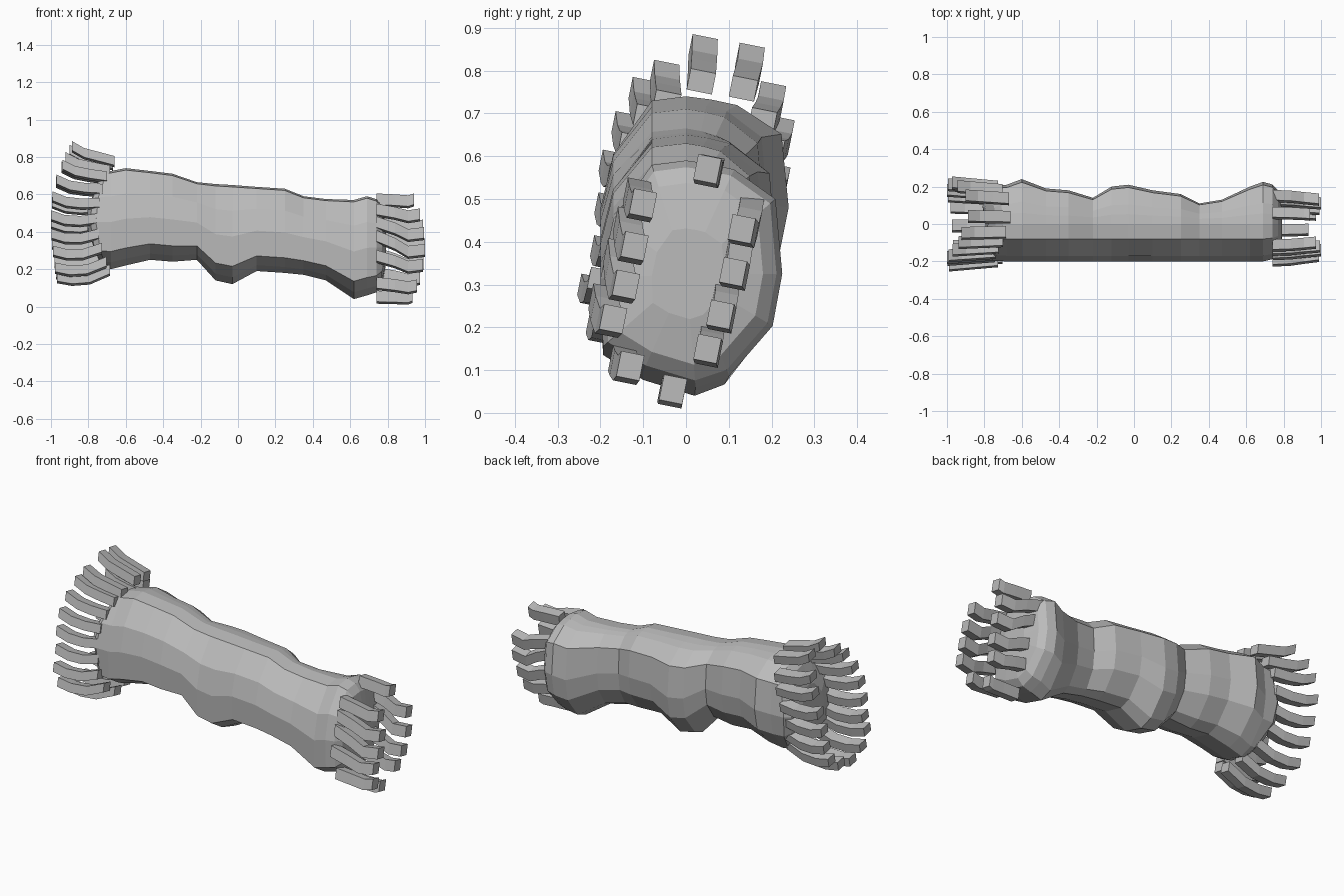
import bpy
import bmesh
from mathutils import Vector

default_cube = bpy.data.objects.get("Cube")
if default_cube:
    bpy.data.objects.remove(default_cube, do_unlink=True)

# One plain grey for everything
grey = bpy.data.materials.new("plain grey")
grey.use_nodes = True
colour = (0.5, 0.5, 0.5, 1)
grey.diffuse_color = colour
grey.node_tree.nodes["Principled BSDF"].inputs["Base Color"].default_value = colour


def loft(name, rings):
    """Skin a list of equal closed rings of points into a flat shaded object."""
    bm = bmesh.new()
    loops = [[bm.verts.new(point) for point in ring] for ring in rings]
    for first, second in zip(loops, loops[1:]):
        for i in range(len(first)):
            j = (i + 1) % len(first)
            bm.faces.new((first[i], first[j], second[j], second[i]))
    bm.faces.new(loops[0][::-1])
    bm.faces.new(loops[-1])
    bmesh.ops.recalc_face_normals(bm, faces=bm.faces)
    mesh = bpy.data.meshes.new(name)
    bm.to_mesh(mesh)
    bm.free()
    mesh.materials.append(grey)
    obj = bpy.data.objects.new(name, mesh)
    bpy.context.collection.objects.link(obj)
    return obj


# Cross-section: (side, height fraction), front side negative
section = [(0, 1), (.25, .985), (.5, .96), (.93, .83), (1, .5), (.9, .27), (.45, .05),
           (.1, 0), (-.5, .07), (-.97, .18), (-1, .48), (-.85, .74), (-.4, .98)]

# Sleeve stations: x, top, bottom, back depth
stations = [(-.68, .725, .2, .21), (-.6, .74, .22, .24), (-.47, .725, .25, .19),
            (-.35, .71, .24, .18), (-.22, .665, .25, .14), (-.12, .655, .14, .2),
            (-.03, .65, .12, .21), (.1, .64, .19, .18), (.25, .63, .18, .16),
            (.35, .59, .17, .11), (.47, .575, .14, .13), (.62, .57, .04, .2),
            (.69, .59, .06, .225)]


def sleeve_ring(station, scale=1, shift=0, bulge=0):
    """One cross-section; bulge pushes its middle further along x than its top."""
    x, top, bottom, back = station
    middle = (top + bottom) / 2
    ring = []
    for side, height in section:
        y = side * (back if side > 0 else .2)
        z = bottom + (top - bottom) * height
        push = bulge * (1 - (2 * height - 1) ** 2)
        ring.append((x + shift + push, y * scale, middle + (z - middle) * scale))
    return ring


# Body with domed ends
left_end = [sleeve_ring(stations[0], *end) for end in
            [(.45, -.1, -.03), (.85, -.06, -.05), (.98, -.02, -.06)]]
right_end = [sleeve_ring(stations[-1], *end) for end in
             [(.94, .05), (.8, .08), (.4, .1)]]
loft("sleeve_body", left_end + [sleeve_ring(s) for s in stations] + right_end)

# Every prong shares the same slightly tilted cross-section
upward = Vector((0, .2, 1)).normalized()
across = Vector((0, 1, -.2)).normalized()


def prong(name, path, width, depth):
    """A bent rectangular bar following a path."""
    corners = [(1, 1), (-1, 1), (-1, -1), (1, -1)]
    loft(name, [[Vector(p) + across * a * width / 2 + upward * b * depth / 2
                 for a, b in corners] for p in path])


# Flared ring on the high end, given by (y, z) of the tips
flared_tips = [(.04, .84), (.15, .82), (.2, .73), (.22, .65), (.21, .54), (.18, .43),
               (.15, .32), (.09, .22), (-.01, .16), (-.12, .14), (-.2, .19),
               (-.22, .28), (-.19, .37), (-.18, .47), (-.17, .57), (-.14, .66),
               (-.1, .74), (-.05, .78)]
for i, (y, z) in enumerate(flared_tips):
    rise = (z - .46) / .36
    base_x = -.76 + .08 * rise ** 2
    tip_x = -1 + (.1 if rise > 0 else .04) * rise ** 2
    base_z = z - .04 * rise
    path = [(base_x + (tip_x - base_x) * step, y * (.9 + .1 * step),
             base_z + (z - base_z) * step + dip)
            for step, dip in [(-.05, -.02 * rise), (.35, -.015), (.7, -.01), (1, .015)]]
    prong(f"flared_prong_{i + 1}", path, .06, .05)

# Inward ring on the low end, given by (y, z) of the tips
inward_tips = [(.05, .56), (.13, .42), (.11, .32), (.08, .22), (.05, .14), (-.03, .045),
               (-.13, .1), (-.17, .21), (-.14, .29), (-.12, .38), (-.1, .48)]
for i, (y, z) in enumerate(inward_tips):
    rise = (z - .31) / .25
    tip_x = 1 - .06 * rise ** 2
    lift = .08 * (1 - abs(rise)) + .01
    path = [(.74, y * 1.15, z + lift), (.84, y * 1.12, z + lift * .5),
            (.91, y * 1.06, z), (tip_x, y, z + .01)]
    prong(f"inward_prong_{i + 1}", path, .055, .06)
